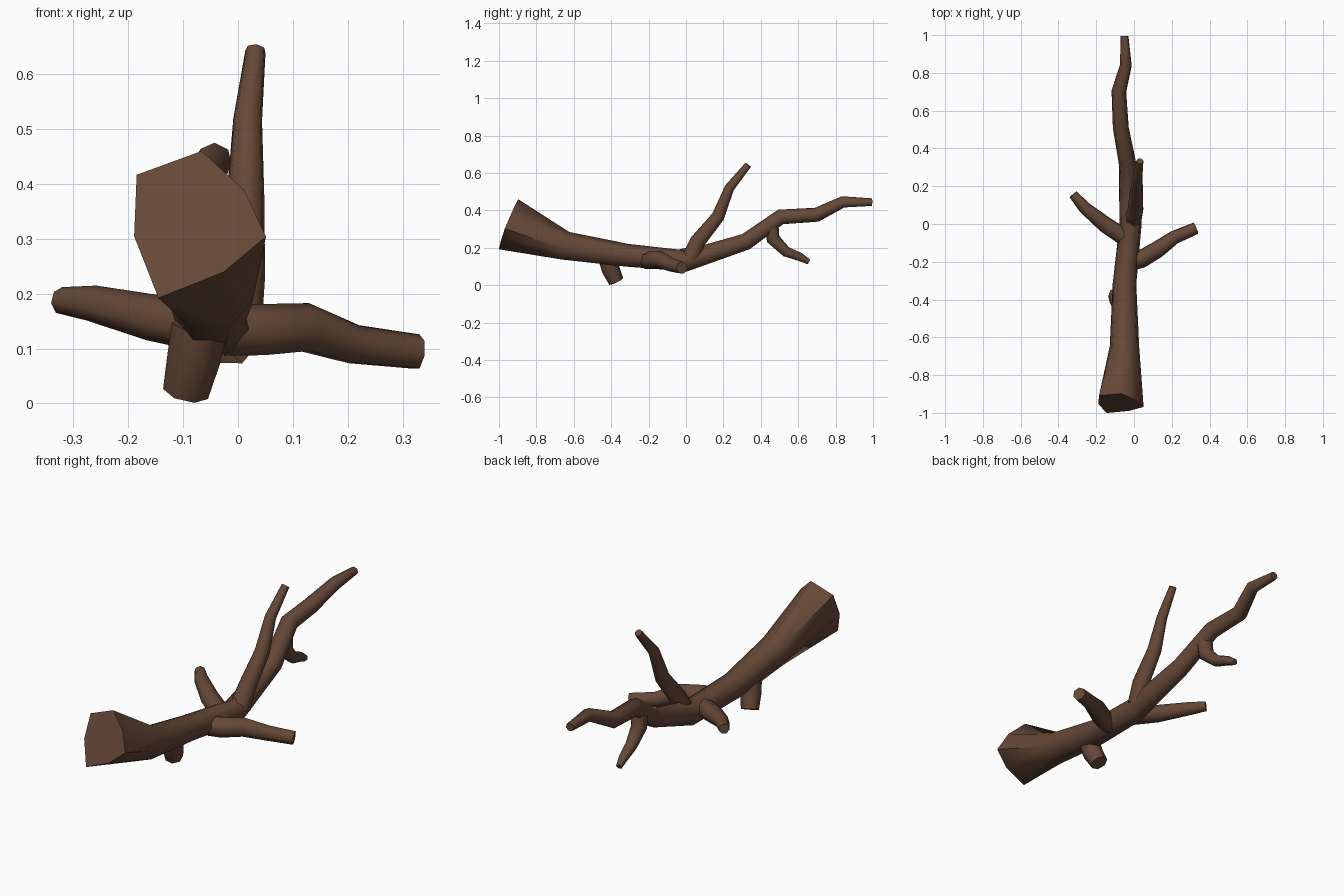
import bpy, bmesh
from math import sin, cos, pi, radians
from mathutils import Vector

if "Cube" in bpy.data.objects:
    bpy.data.objects.remove(bpy.data.objects["Cube"])

SIDES = 7
bark = bpy.data.materials.new("bark")
bark.diffuse_color = (0.13, 0.065, 0.038, 1)
bark.use_nodes = True
bark.node_tree.nodes["Principled BSDF"].inputs["Base Color"].default_value = bark.diffuse_color


def limb(name, nodes, first_ring=None, up=(0, 0, 1)):
    """Tapered seven-sided tube through (x, y, z, radius) nodes."""
    pts = [Vector(n[:3]) for n in nodes]
    segs = [(b - a).normalized() for a, b in zip(pts, pts[1:])]
    tans = [segs[0]] + [(a + b).normalized() for a, b in zip(segs, segs[1:])] + [segs[-1]]
    bm = bmesh.new()
    rings = []
    v = Vector(up)
    for i, (p, t) in enumerate(zip(pts, tans)):
        if i:
            v = tans[i - 1].rotation_difference(t) @ v
        v = (v - t * v.dot(t)).normalized()
        u = t.cross(v)
        ring = []
        for k in range(SIDES):
            a = pi / 2 + 2 * pi * k / SIDES
            r = first_ring[k] if first_ring and i == 0 else nodes[i][3]
            ring.append(bm.verts.new(p + (u * cos(a) + v * sin(a)) * r))
        rings.append(ring)
    for a, b in zip(rings, rings[1:]):
        for k in range(SIDES):
            j = (k + 1) % SIDES
            bm.faces.new((a[k], a[j], b[j], b[k]))
    bm.faces.new(rings[0])
    bm.faces.new(rings[-1])
    bmesh.ops.recalc_face_normals(bm, faces=bm.faces)
    me = bpy.data.meshes.new(name)
    bm.to_mesh(me)
    bm.free()
    ob = bpy.data.objects.new(name, me)
    bpy.context.collection.objects.link(ob)
    me.materials.append(bark)
    bpy.ops.object.select_all(action='DESELECT')
    ob.select_set(True)
    bpy.context.view_layer.objects.active = ob
    bpy.ops.object.shade_smooth_by_angle(angle=radians(60))
    return ob


# Main stem with an irregular, flared cut end
limb("main_stem", [
    (-0.07, -0.95, 0.33, 0.13), (-0.05, -0.645, 0.207, 0.08),
    (-0.05, -0.315, 0.157, 0.064), (-0.018, 0.0, 0.127, 0.06),
    (-0.035, 0.32, 0.23, 0.047), (-0.07, 0.507, 0.363, 0.043),
    (-0.08, 0.70, 0.375, 0.04), (-0.043, 0.84, 0.444, 0.032),
    (-0.05, 0.995, 0.443, 0.021)],
    first_ring=(0.14, 0.15, 0.122, 0.165, 0.108, 0.125, 0.102))

# Branch rising from the middle
limb("upper_branch", [
    (-0.005, 0.025, 0.14, 0.05), (0.008, 0.065, 0.235, 0.043),
    (0.014, 0.173, 0.367, 0.036), (0.018, 0.233, 0.52, 0.027),
    (0.032, 0.333, 0.643, 0.019)], up=(0, -1, 0))

# Side branches
limb("right_branch", [
    (-0.02, -0.2, 0.132, 0.05), (0.04, -0.185, 0.132, 0.049),
    (0.125, -0.135, 0.137, 0.046), (0.215, -0.07, 0.106, 0.037),
    (0.328, -0.022, 0.093, 0.033)])
limb("left_branch", [
    (-0.02, -0.09, 0.13, 0.048), (-0.15, -0.005, 0.154, 0.044),
    (-0.262, 0.087, 0.181, 0.034), (-0.322, 0.157, 0.187, 0.025)])

# Short cut stub underneath
limb("lower_stub", [
    (-0.07, -0.42, 0.14, 0.052), (-0.08, -0.405, 0.085, 0.05),
    (-0.095, -0.375, 0.021, 0.043)], up=(0, 1, 0))

# Small twig hanging below the far end
limb("hanging_twig", [
    (-0.062, 0.455, 0.315, 0.04), (-0.065, 0.465, 0.245, 0.038),
    (-0.07, 0.535, 0.178, 0.029), (-0.08, 0.61, 0.15, 0.023),
    (-0.087, 0.656, 0.124, 0.015)], up=(0, 1, 0))
